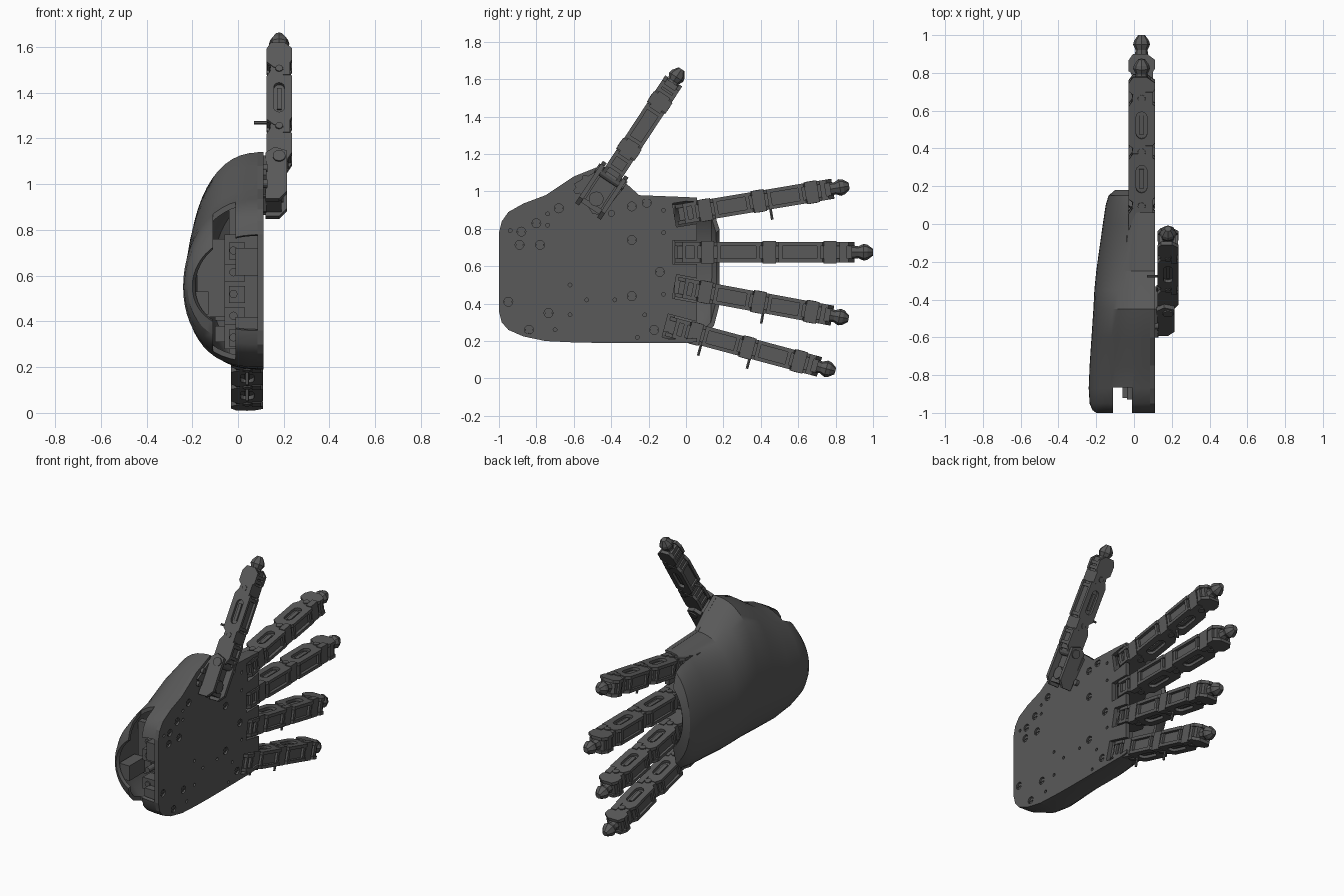
import bpy, bmesh, math
from mathutils import Matrix, Vector

if "Cube" in bpy.data.objects:
    bpy.data.objects.remove(bpy.data.objects["Cube"])

dark = bpy.data.materials.new("dark_grey")
dark.diffuse_color = (0.1, 0.1, 0.1, 1)
dark.use_nodes = True
dark.node_tree.nodes["Principled BSDF"].inputs["Base Color"].default_value = dark.diffuse_color


def finish(name, bm, M=Matrix(), smooth=False, orient=True):
    if orient:
        bmesh.ops.recalc_face_normals(bm, faces=bm.faces)
    me = bpy.data.meshes.new(name)
    bm.to_mesh(me)
    bm.free()
    me.transform(M)
    ob = bpy.data.objects.new(name, me)
    bpy.context.collection.objects.link(ob)
    me.materials.append(dark)
    if smooth:
        activate(ob)
        bpy.ops.object.shade_smooth_by_angle(angle=math.radians(35))
    return ob


def activate(ob):
    bpy.ops.object.select_all(action='DESELECT')
    ob.select_set(True)
    bpy.context.view_layer.objects.active = ob


def cut(ob, cutter):
    cutter.hide_render = True
    m = ob.modifiers.new("cut", 'BOOLEAN')
    m.operation, m.object, m.solver = 'DIFFERENCE', cutter, 'EXACT'
    activate(ob)
    bpy.ops.object.modifier_apply(modifier=m.name)
    bpy.data.objects.remove(cutter)


def prism(bm, pts, lo, hi, axis):
    """Extrude a 2D outline along one axis (the 2D pair keeps axis order)."""
    def put(p, h):
        c = list(p)
        c.insert(axis, h)
        return bm.verts.new(c)
    a, b = [put(p, lo) for p in pts], [put(p, hi) for p in pts]
    bm.faces.new(a)
    bm.faces.new(b[::-1])
    for i in range(len(pts)):
        j = (i + 1) % len(pts)
        bm.faces.new((a[i], b[i], b[j], a[j]))


def box(bm, x0, x1, y0, y1, z0, z1):
    prism(bm, [(x0, y0), (x1, y0), (x1, y1), (x0, y1)], z0, z1, 2)


def cyl(bm, a, b, r1, r2=None, n=12):
    a, b = Vector(a), Vector(b)
    M = Matrix.Translation((a + b) / 2) @ (b - a).to_track_quat('Z', 'Y').to_matrix().to_4x4()
    bmesh.ops.create_cone(bm, cap_ends=True, segments=n, radius1=r1,
                          radius2=r1 if r2 is None else r2, depth=(b - a).length, matrix=M)


def stadium(u0, u1, r, n=6):
    pts = []
    for c, s in ((u1 - r, -90), (u0 + r, 90)):
        for i in range(n + 1):
            t = math.radians(s + 180 * i / n)
            pts.append((c + r * math.cos(t), r * math.sin(t)))
    return pts


# Palm shell: lofted half-ellipse sections (y, low z, high z, back x)
rows = [(-1, .36, .78, -.20), (-.985, .30, .84, -.22), (-.95, .26, .89, -.235),
        (-.87, .225, .935, -.24), (-.75, .2, .98, -.235), (-.6, .193, 1.08, -.225),
        (-.45, .19, 1.14, -.215), (-.35, .19, 1.07, -.21), (-.25, .19, .98, -.2),
        (0, .19, .97, -.165), (.1, .2, .965, -.15), (.15, .25, .94, -.135), (.18, .36, .85, -.1)]
bm = bmesh.new()
N, grid = 28, []
for y, lo, hi, back in rows:
    line = []
    for i in range(N + 1):
        t = math.pi * i / N
        z = lo + (hi - lo) * ((1 - math.cos(t)) / 2) ** 1.12
        line.append(bm.verts.new((.11 - (.11 - back) * max(0, math.sin(t)) ** .8, y, z)))
    grid.append(line)
for a, b in zip(grid, grid[1:]):
    for i in range(N):
        bm.faces.new((a[i], a[i + 1], b[i + 1], b[i]))
bm.normal_update()
if sum(f.normal.x for f in bm.faces) > 0:
    bmesh.ops.reverse_faces(bm, faces=bm.faces)
shell = finish("palm_shell", bm, orient=False)
sol = shell.modifiers.new("thick", 'SOLIDIFY')
sol.thickness, sol.offset = .022, -1
activate(shell)
bpy.ops.object.modifier_apply(modifier=sol.name)
bm = bmesh.new()
box(bm, -.11, -.01, -1.1, -.865, 0, 1.3)      # wrist side slots
box(bm, -.03, .3, .06, .3, 0, 1.3)            # room for the fingers
cut(shell, finish("shell_cutter", bm))
activate(shell)
bpy.ops.object.shade_smooth_by_angle(angle=math.radians(30))

# Fingers: name, base y, base z, angle, length, pin positions
fingers = [("index", -.05, .875, 9.5, .935, [.5]), ("middle", -.06, .675, 0, 1.06, []),
           ("ring", -.05, .49, -10.5, .935, [.48]), ("little", -.1, .28, -15, .93, [.2, .47])]


def frame(x, y, z, deg):
    """Local u runs along the finger, v across it, w towards the palm side."""
    c, s = math.cos(math.radians(deg)), math.sin(math.radians(deg))
    return Matrix(((0, 0, 1, x), (c, -s, 0, y), (s, c, 0, z), (0, 0, 0, 1)))


# Palm plate with finger slots and screw holes
low = [(r[0], r[1]) for r in rows[:10]] + [(.06, .195)]
high = [(r[0], r[2]) for r in rows[:10]] + [(.06, .965)]
bm = bmesh.new()
prism(bm, low + high[::-1], .085, .112, 0)
plate = finish("palm_plate", bm)
for name, y, z, deg, L, pins in fingers:
    bm = bmesh.new()
    box(bm, -.012, .4, -.064, .064, -.2, .2)
    cut(plate, finish("slot_cutter", bm, frame(.1, y, z, deg)))
big = [(-.88, .785), (-.8, .83), (-.68, .91), (-.89, .715), (-.78, .715), (-.95, .41), (-.735, .35),
       (-.84, .26), (-.29, .92), (-.21, .94), (-.29, .74), (-.29, .44), (-.14, .57), (-.17, .26)]
small = [(-.94, .79), (-.62, .5), (-.53, .42), (-.38, .42), (-.62, .34), (-.7, .26), (-.12, .9),
         (-.12, .78), (-.12, .45), (-.74, .88), (-.74, .82), (-.22, .34), (-.26, .22)]
cb, sb = bmesh.new(), bmesh.new()
for pts, r in ((big, .024), (small, .01)):
    for y, z in pts:
        cyl(cb, (.098, y, z), (.13, y, z), r)
for y, z in big:
    cyl(sb, (.09, y, z), (.104, y, z), .018)
    box(sb, .1, .109, y - .02, y + .02, z - .004, z + .004)
cut(plate, finish("hole_cutter", cb))
finish("palm_screws", sb)

# Inner mechanism seen through the wrist opening
bm = bmesh.new()
box(bm, -.06, .085, -.84, -.8, .28, .78)
box(bm, -.18, -.05, -.8, -.76, .42, .76)
for i in range(5):
    z = .29 + i * .095
    box(bm, -.04 - .02 * (i % 2), .03, -.86 - .06 * (i % 2), -.6, z, z + .075)
    box(bm, -.1, .06, -.5, -.15, z + .02, z + .09)
    cyl(bm, (-.02, -.93, z + .04), (-.02, -.84, z + .04), .018)
box(bm, -.01, .085, -.97, -.84, .34, .42)
box(bm, -.01, .085, -.95, -.84, .6, .72)
box(bm, -.205, -.13, -.96, -.8, .43, .53)
box(bm, -.04, .085, -.14, -.06, .25, .93)
finish("wrist_mechanism", bm)


def make_finger(name, M, s, h, segs, tip, pins, pin_dir):
    """segs: (start, end) per link; h: half depth; s: length scale."""
    cheeks, slots, core, joints = (bmesh.new() for _ in range(4))
    for u0, u1 in segs:
        u0, u1 = u0 * s, u1 * s
        prof = [(u0, -.4 * h), (u0 + .03, -h), (u1 - .035, -h), (u1, -.65 * h),
                (u1, .4 * h), (u1 - .03, h), (u0 + .04, h), (u0, .6 * h)]
        for sgn in (-1, 1):
            prism(cheeks, prof, *sorted((sgn * .034, sgn * .054)), 1)
        box(core, u0 + .012, u1 - .012, -.036, .036, -.78 * h, .72 * h)
        # cross braces over the channel at both ends of a link
        for u in (u0 + .05, u1 - .05):
            box(core, u - .01, u + .01, -.036, .036, -.96 * h, .94 * h)
        if u1 - u0 > .2:
            m, d = (u0 + u1) / 2, .27 * (u1 - u0)
            prism(slots, stadium(m - d, m + d, .42 * h), -.1, .1, 1)
            box(core, m - d * .7, m + d * .7, -.044, .044, -.18 * h, .18 * h)
    # knuckle barrels with pin heads between links
    for (a, b), (c, d) in zip(segs, segs[1:]):
        u = (b + c) / 2 * s
        cyl(joints, (u, -.05, 0), (u, .05, 0), .72 * h, n=16)
        cyl(joints, (u, -.06, 0), (u, .06, 0), .3 * h, n=8)
        box(joints, u - .035, u + .035, -.059, .059, .3 * h, .85 * h)
    # narrow neck and faceted cap at the fingertip
    e, t = segs[-1][1] * s, tip * s
    cyl(core, (e - .03, 0, 0), (t - .05, 0, 0), .04, .027, 8)
    cyl(core, (t - .078, 0, 0), (t - .05, 0, 0), .032, .045, 8)
    cyl(core, (t - .05, 0, 0), (t - .03, 0, 0), .045, .04, 8)
    cyl(core, (t - .03, 0, 0), (t, 0, 0), .04, .018, 8)
    ob = finish(name + "_links", cheeks, M)
    cut(ob, finish("slot_cutter", slots, M))
    finish(name + "_core", core, M)
    for u in pins:
        p = Vector((u, 0, 0))
        cyl(joints, p + pin_dir * .03, p + pin_dir * .11, .008, n=6)
    finish(name + "_joints", joints, M, smooth=True)


down, back = Vector((0, -1, 0)), Vector((0, 0, -1))
for name, y, z, deg, L, pins in fingers:
    make_finger(name + "_finger", frame(.04, y, z, deg), L / 1.06, .07,
                [(0, .165), (.185, .495), (.515, .82), (.84, .96)], 1.06, pins, down)

# Thumb, raised in front of the palm plate
TM = frame(.18, -.48, .96, 56.7)
make_finger("thumb", TM, 1, .056, [(.14, .31), (.325, .61), (.625, .755)], .83, [.37], back)

# Thumb mount: base plate, fork arms and pivot
bm = bmesh.new()
prism(bm, [(-.6, 1.04), (-.45, 1.125), (-.33, 1.02), (-.45, .875), (-.5, .88)], .1, .125, 0)
mount = finish("thumb_base_plate", bm)
bm = bmesh.new()
box(bm, -.05, .14, -.05, .05, -.07, .0)
for sgn in (-1, 1):
    prism(bm, [(-.08, -.06), (.16, -.06), (.19, -.02), (.17, .035), (-.04, .035), (-.08, 0)],
          *sorted((sgn * .058, sgn * .082)), 1)
cyl(bm, (.14, -.09, 0), (.14, .09, 0), .028)
cyl(bm, (0, 0, -.06), (0, 0, .02), .04)
box(bm, -.06, -.03, -.07, .07, -.06, .01)
for u, v in ((-.02, .11), (.06, .11), (-.02, -.11)):
    cyl(bm, (u, v, -.07), (u, v, -.05), .018)
finish("thumb_fork", bm, TM)
